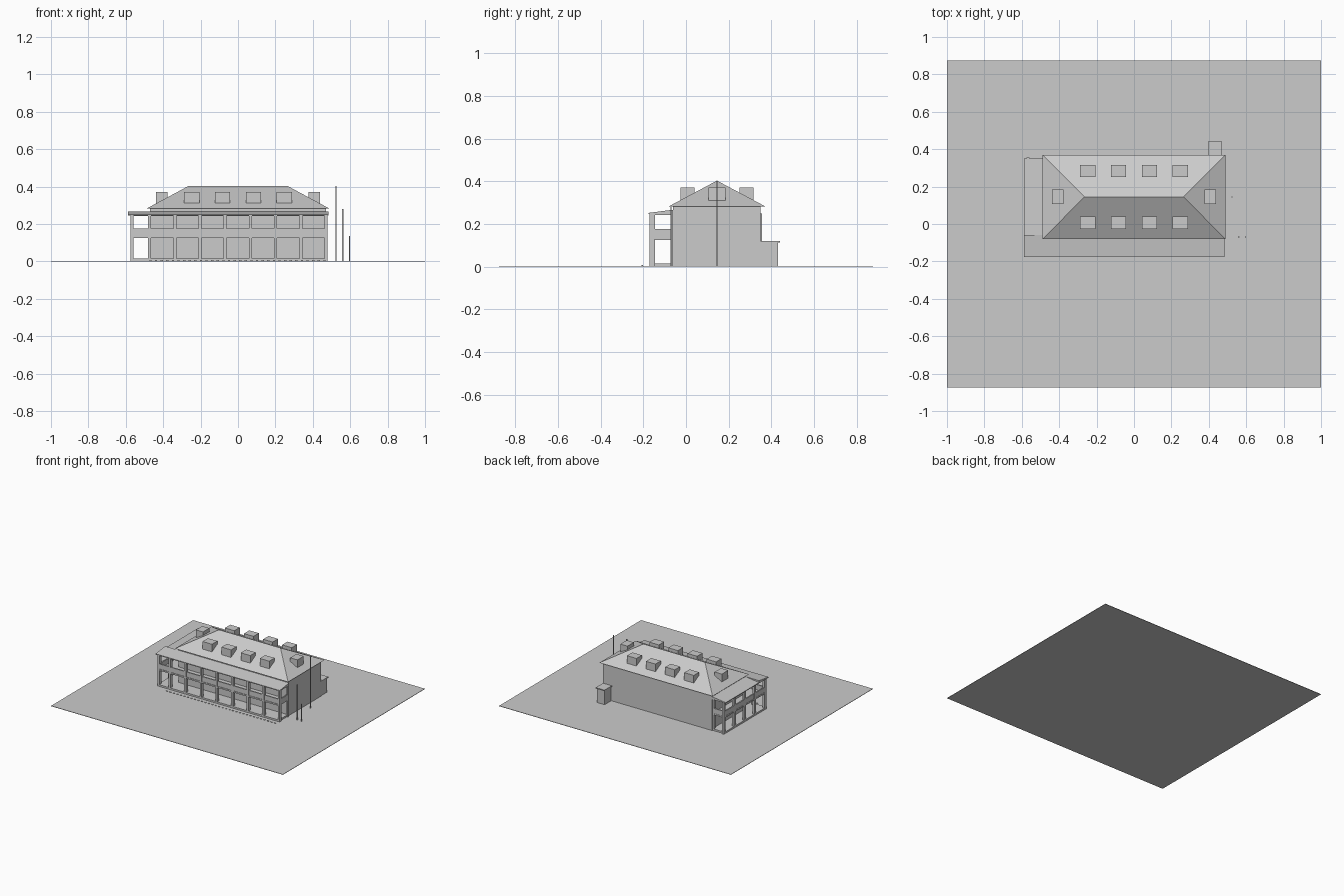
import bpy
import bmesh

cube = bpy.data.objects.get("Cube")
if cube:
    bpy.data.objects.remove(cube, do_unlink=True)

GREY = (0.6, 0.6, 0.6, 1)
mat = bpy.data.materials.new("plain grey")
mat.use_nodes = True
mat.diffuse_color = GREY
mat.node_tree.nodes["Principled BSDF"].inputs["Base Color"].default_value = GREY


def finish(name, bm):
    bmesh.ops.recalc_face_normals(bm, faces=bm.faces)
    mesh = bpy.data.meshes.new(name)
    bm.to_mesh(mesh)
    bm.free()
    mesh.materials.append(mat)
    obj = bpy.data.objects.new(name, mesh)
    bpy.context.collection.objects.link(obj)
    return obj


def box(name, x, y, z):
    """Box between the (low, high) pairs on each axis."""
    bm = bmesh.new()
    bmesh.ops.create_cube(bm, size=1)
    for v in bm.verts:
        v.co = [lo if c < 0 else hi for c, (lo, hi) in zip(v.co, (x, y, z))]
    return finish(name, bm)


def wedge(name, along, span, outer, inner, low, edge, high):
    """Lean-to roof: low at its outer edge, high at the wall."""
    profile = [(outer, low), (outer, edge), (inner, high), (inner, low)]
    bm = bmesh.new()
    rings = []
    for s in span:
        rings.append([bm.verts.new((s, p, z) if along == "x" else (p, s, z))
                      for p, z in profile])
    a, b = rings
    bm.faces.new(a)
    bm.faces.new(b)
    for i in range(4):
        j = (i + 1) % 4
        bm.faces.new((a[i], a[j], b[j], b[i]))
    return finish(name, bm)


# Ground and main block
WX, YF, YB, YC = 0.47, -0.06, 0.35, 0.145
box("ground", (-1, 1), (-0.875, 0.875), (0, 0.003))
box("house_walls", (-WX, WX), (YF, YB), (0, 0.285))

# Hipped roof with a flat eave
bm = bmesh.new()
eave = [bm.verts.new((x, y, 0.283)) for x, y in
        ((-0.488, -0.08), (0.488, -0.08), (0.488, 0.37), (-0.488, 0.37))]
top = [bm.verts.new((x, YC, 0.403)) for x in (-0.265, 0.265)]
a, b, c, d = eave
l, r = top
for f in ((a, b, c, d), (a, b, r, l), (c, d, l, r), (b, c, r), (d, a, l)):
    bm.faces.new(f)
finish("hipped_roof", bm)

# Dormers on all four slopes
DZ = (0.308, 0.371)
for i, x in enumerate((-0.247, -0.083, 0.083, 0.247)):
    for side, y in (("front", 0.007), ("back", 0.283)):
        box(f"{side}_dormer_{i}", (x - 0.041, x + 0.041), (y - 0.033, y + 0.033), DZ)
for side, x in (("right", -0.407), ("left", 0.407)):
    box(f"{side}_dormer", (x - 0.031, x + 0.031), (YC - 0.039, YC + 0.039), DZ)

# Veranda: floors wrapping the front and one end
OX, OY = -0.575, -0.17
for name, z in (("base", (0, 0.016)), ("balcony", (0.126, 0.137))):
    box(f"front_{name}_floor", (OX, WX), (OY, YF), z)
    box(f"side_{name}_floor", (OX, -WX), (YF, 0.345), z)

# Veranda parapets and top beams
for name, z in (("parapet", (0.13, 0.176)), ("beam", (0.243, 0.25))):
    box(f"front_{name}", (OX, 0.478), (OY + 0.004, OY + 0.014), z)
    box(f"side_{name}", (OX + 0.002, OX + 0.012), (OY, 0.345), z)
    box(f"left_end_{name}", (0.466, 0.476), (OY, YF), z)
    box(f"back_end_{name}", (OX, -WX), (0.333, 0.343), z)

# Veranda posts
PZ = (0, 0.25)
front_posts = [-0.567] + [-0.472 + 0.1346 * i for i in range(8)]
for i, x in enumerate(front_posts):
    box(f"front_post_{i}", (x - 0.008, x + 0.008), (OY, OY + 0.024), PZ)
for i in range(1, 5):
    y = OY + 0.012 + 0.1255 * i
    box(f"side_post_{i}", (OX, OX + 0.016), (y - 0.011, y + 0.011), PZ)
box("back_wall_post", (-0.482, -0.468), (0.323, 0.345), PZ)
box("front_wall_post", (0.464, 0.478), (-0.071, YF), PZ)

# Lean-to veranda roofs
wedge("front_veranda_roof", "x", (-0.588, 0.483), -0.176, YF, 0.246, 0.252, 0.267)
wedge("side_veranda_roof", "y", (YF, 0.35), -0.588, -WX, 0.246, 0.252, 0.267)

# Rear annex with a flat cap
box("annex_walls", (0.4, 0.466), (YB - 0.01, 0.432), (0, 0.113))
box("annex_cap", (0.395, 0.471), (YB - 0.01, 0.44), (0.113, 0.121))
box("rear_pipe", (0.004, 0.01), (YB, YB + 0.004), (0.03, 0.11))

# Free-standing poles
for i, (x, y, h) in enumerate(((0.523, YC, 0.403), (0.56, -0.07, 0.28), (0.596, -0.07, 0.137))):
    box(f"pole_{i}", (x - 0.003, x + 0.003), (y - 0.003, y + 0.003), (0, h))

# Row of low edging stones
for i in range(32):
    x = -0.468 + 0.03 * i
    box(f"edging_stone_{i}", (x - 0.006, x + 0.006), (-0.208, -0.202), (0, 0.007))
